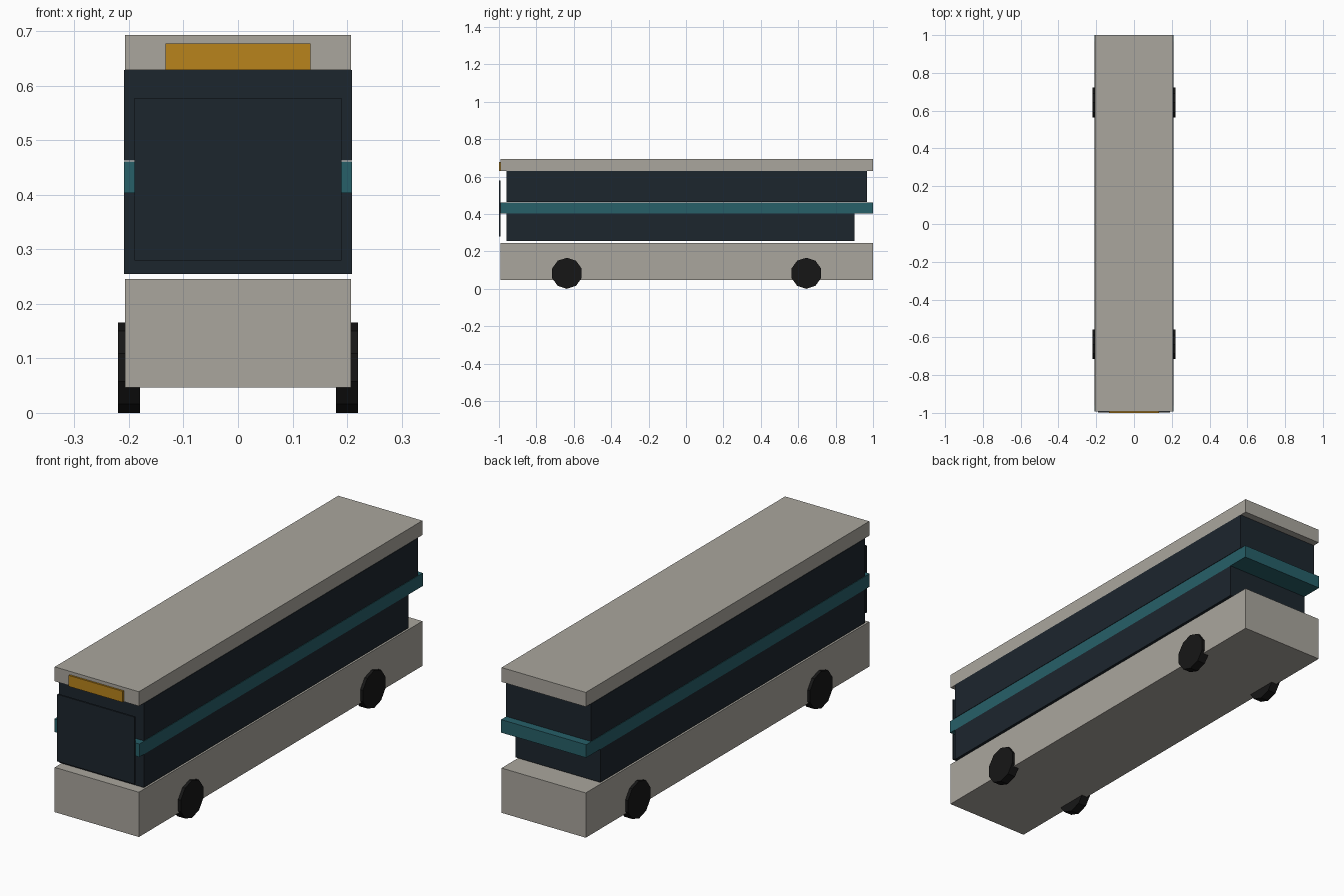
import bpy, bmesh
from math import radians
from mathutils import Matrix

if "Cube" in bpy.data.objects:
    bpy.data.objects.remove(bpy.data.objects["Cube"])


def material(name, rgb):
    m = bpy.data.materials.new(name)
    m.diffuse_color = (*rgb, 1)
    m.use_nodes = True
    m.node_tree.nodes["Principled BSDF"].inputs["Base Color"].default_value = m.diffuse_color
    return m


CREAM = material("warm_grey_paint", (0.40, 0.38, 0.34))
GLASS = material("dark_glass", (0.012, 0.019, 0.027))
TEAL = material("teal_paint", (0.02, 0.115, 0.14))
AMBER = material("amber_panel", (0.48, 0.23, 0.012))
RUBBER = material("rubber", (0.008, 0.008, 0.008))


def finish(name, bm, mat):
    mesh = bpy.data.meshes.new(name)
    bm.to_mesh(mesh)
    bm.free()
    mesh.materials.append(mat)
    obj = bpy.data.objects.new(name, mesh)
    bpy.context.collection.objects.link(obj)
    return obj


def box(name, half_x, y0, y1, z0, z1, mat):
    bm = bmesh.new()
    bmesh.ops.create_cube(bm, size=1)
    bmesh.ops.scale(bm, vec=(2 * half_x, y1 - y0, z1 - z0), verts=bm.verts)
    bmesh.ops.translate(bm, vec=(0, (y0 + y1) / 2, (z0 + z1) / 2), verts=bm.verts)
    return finish(name, bm, mat)


def wheel(name, x, y):
    # ten-sided, resting on a flat
    r, width = 0.083, 0.04
    bm = bmesh.new()
    bmesh.ops.create_cone(bm, cap_ends=True, segments=10, radius1=r, radius2=r, depth=width)
    bmesh.ops.rotate(bm, matrix=Matrix.Rotation(radians(90), 3, 'Z'), verts=bm.verts)
    bmesh.ops.rotate(bm, matrix=Matrix.Rotation(radians(90), 3, 'Y'), verts=bm.verts)
    low = min(v.co.z for v in bm.verts)
    bmesh.ops.translate(bm, vec=(x, y, -low), verts=bm.verts)
    return finish(name, bm, RUBBER)


# Body slabs
box("lower_body", 0.207, -0.992, 1.0, 0.047, 0.246, CREAM)
box("roof", 0.207, -0.992, 1.0, 0.629, 0.693, CREAM)
box("middle_band", 0.209, -0.992, 1.0, 0.403, 0.461, TEAL)

# Window blocks of the two decks
box("lower_windows", 0.209, -0.96, 0.90, 0.255, 0.403, GLASS)
box("upper_windows", 0.209, -0.96, 0.967, 0.463, 0.629, GLASS)

# Front panels
box("windshield", 0.19, -0.999, -0.991, 0.28, 0.578, GLASS)
box("destination_panel", 0.133, -1.0, -0.99, 0.629, 0.678, AMBER)

# Wheels
for side, x in (("left", -0.20), ("right", 0.20)):
    for end, y in (("front", -0.637), ("rear", 0.643)):
        wheel(f"{end}_{side}_wheel", x, y)
